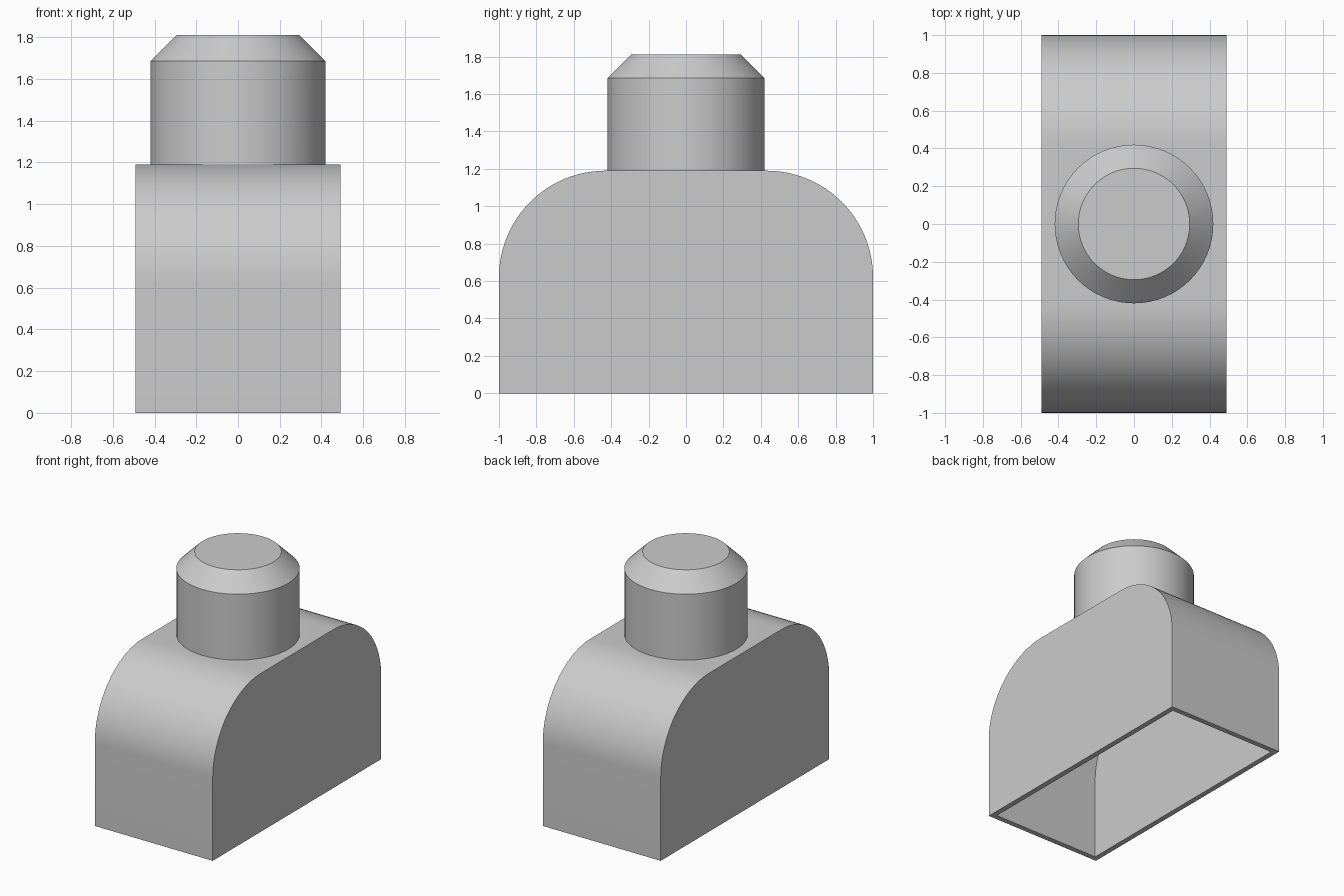
import bpy, bmesh
from math import sin, cos, pi, tan, radians

if "Cube" in bpy.data.objects:
    bpy.data.objects.remove(bpy.data.objects["Cube"])

WALL = 0.04
HALF_X, HALF_Y, HEIGHT, FILLET = 0.49, 1.0, 1.19, 0.57
NECK_R, TOP_R, CHAMFER_Z, TOP_Z = 0.42, 0.295, 1.685, 1.81


def new_object(name, bm):
    bmesh.ops.recalc_face_normals(bm, faces=bm.faces)
    mesh = bpy.data.meshes.new(name)
    bm.to_mesh(mesh)
    bm.free()
    obj = bpy.data.objects.new(name, mesh)
    bpy.context.collection.objects.link(obj)
    return obj


def make_body(name, inset, bottom, steps=24):
    """Round-shouldered profile in y-z, extruded along x."""
    r, cy, cz = FILLET - inset, HALF_Y - FILLET, HEIGHT - FILLET
    arc = [(cy + r * cos(a), cz + r * sin(a))
           for a in (pi / 2 * i / steps for i in range(steps + 1))]
    right = [(HALF_Y - inset, bottom)] + arc
    profile = right + [(-y, z) for y, z in reversed(right)]
    bm = bmesh.new()
    x = HALF_X - inset
    face = bm.faces.new([bm.verts.new((-x, y, z)) for y, z in profile])
    ext = bmesh.ops.extrude_face_region(bm, geom=[face], use_keep_orig=True)
    verts = [v for v in ext["geom"] if isinstance(v, bmesh.types.BMVert)]
    bmesh.ops.translate(bm, vec=(2 * x, 0, 0), verts=verts)
    return new_object(name, bm)


def make_neck(name, inset, bottom, sides=64):
    """Chamfered cylinder built from stacked rings."""
    slip = inset * tan(radians(22.5))
    levels = [(NECK_R - inset, bottom), (NECK_R - inset, CHAMFER_Z - slip),
              (TOP_R - slip, TOP_Z - inset)]
    bm = bmesh.new()
    rings = [[bm.verts.new((r * cos(2 * pi * i / sides), r * sin(2 * pi * i / sides), z))
              for i in range(sides)] for r, z in levels]
    for low, high in zip(rings, rings[1:]):
        for i in range(sides):
            j = (i + 1) % sides
            bm.faces.new((low[i], low[j], high[j], high[i]))
    bm.faces.new(rings[0])
    bm.faces.new(rings[-1])
    return new_object(name, bm)


def combine(obj, tool, operation):
    mod = obj.modifiers.new(operation.title(), 'BOOLEAN')
    mod.operation, mod.object, mod.solver = operation, tool, 'EXACT'
    bpy.context.view_layer.objects.active = obj
    bpy.ops.object.modifier_apply(modifier=mod.name)
    bpy.data.objects.remove(tool)


# Outer housing: body with neck on top
housing = make_body("housing", 0, 0)
combine(housing, make_neck("neck", 0, 0.9), 'UNION')

# Hollow interior, open at the bottom
combine(housing, make_body("body_cavity", WALL, -0.2), 'DIFFERENCE')
combine(housing, make_neck("neck_cavity", WALL, 0.9), 'DIFFERENCE')

bpy.ops.object.select_all(action='DESELECT')
housing.select_set(True)
bpy.context.view_layer.objects.active = housing
bpy.ops.object.shade_smooth_by_angle(angle=radians(30))
